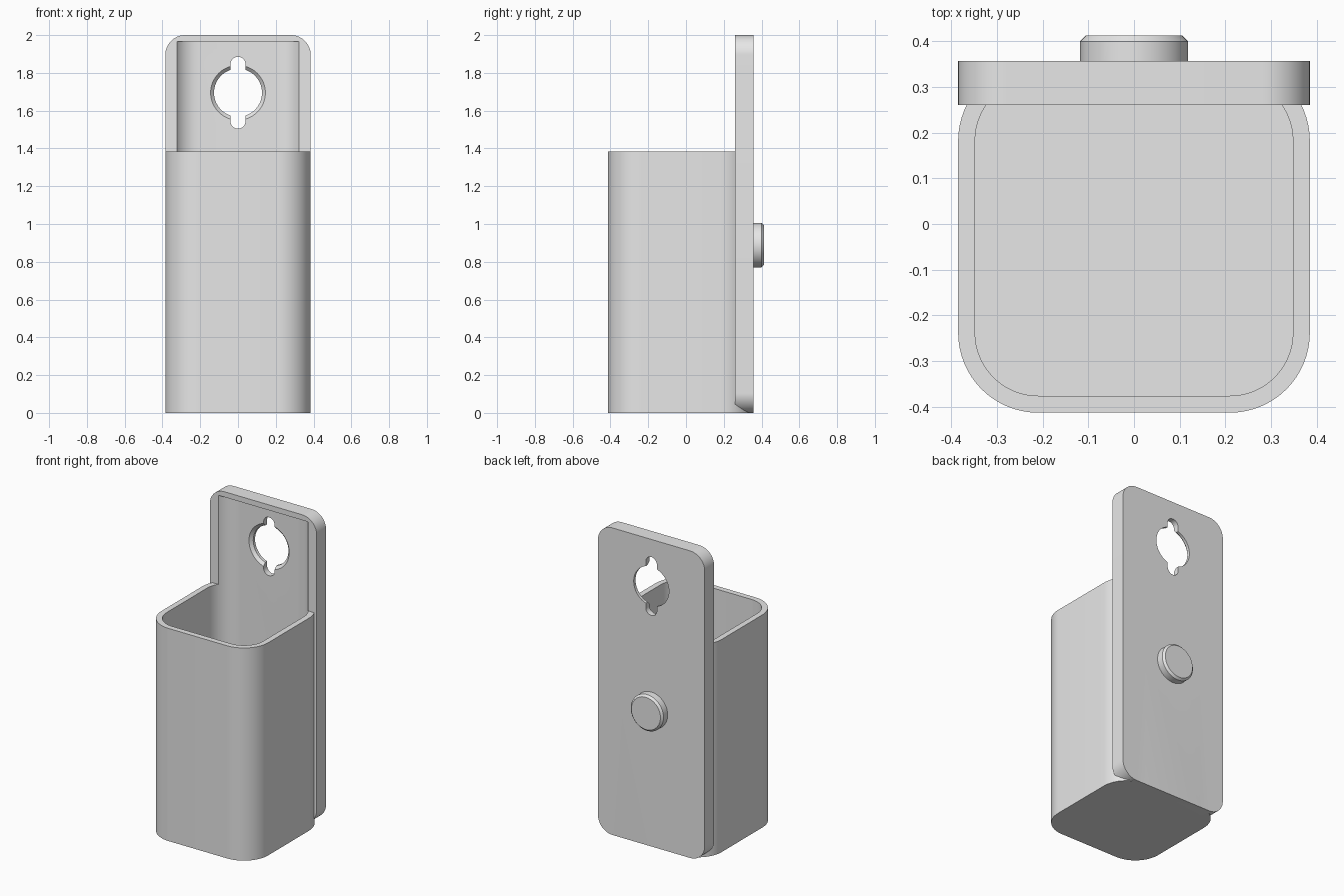
import bpy, bmesh
from math import cos, sin, pi, radians
from mathutils import Matrix

cube = bpy.data.objects.get("Cube")
if cube:
    bpy.data.objects.remove(cube, do_unlink=True)

grey = bpy.data.materials.new("light_grey")
grey.use_nodes = True
COLOR = (0.8, 0.8, 0.8, 1)
grey.diffuse_color = COLOR
for node in grey.node_tree.nodes:
    if node.type == 'BSDF_PRINCIPLED':
        node.inputs["Base Color"].default_value = COLOR

STAND = Matrix.Rotation(radians(90), 4, 'X')  # turns a prism to run towards the front
FLAT = Matrix.Identity(4)


def rounded_rect(w, h, r, steps=16):
    """Outline of a rectangle with rounded corners; a circle when w = h = 2r."""
    pts = []
    for k, (sx, sy) in enumerate(((1, 1), (-1, 1), (-1, -1), (1, -1))):
        for i in range(steps + 1):
            a = (k + i / steps) * pi / 2
            pts.append((sx * (w / 2 - r) + r * cos(a), sy * (h / 2 - r) + r * sin(a)))
    return pts


def circle(r):
    return rounded_rect(2 * r, 2 * r, r)


def loft(name, location, turn, *sections):
    """Closed solid through (outline, height) sections."""
    bm = bmesh.new()
    rings = [[bm.verts.new((x, y, z)) for x, y in outline] for outline, z in sections]
    bm.faces.new(list(reversed(rings[0])))
    bm.faces.new(rings[-1])
    for a, b in zip(rings, rings[1:]):
        for i in range(len(a)):
            j = (i + 1) % len(a)
            bm.faces.new((a[i], a[j], b[j], b[i]))
    bmesh.ops.remove_doubles(bm, verts=bm.verts[:], dist=1e-5)
    bmesh.ops.recalc_face_normals(bm, faces=bm.faces[:])
    bm.transform(Matrix.Translation(location) @ turn)
    mesh = bpy.data.meshes.new(name)
    bm.to_mesh(mesh)
    bm.free()
    mesh.materials.append(grey)
    obj = bpy.data.objects.new(name, mesh)
    bpy.context.collection.objects.link(obj)
    return obj


def combine(body, other, operation):
    mod = body.modifiers.new(operation.lower(), 'BOOLEAN')
    mod.operation = operation
    mod.solver = 'EXACT'
    mod.object = other
    bpy.context.view_layer.objects.active = body
    bpy.ops.object.modifier_apply(modifier=mod.name)
    bpy.data.objects.remove(other, do_unlink=True)


WIDTH, WALL, BACK = 0.77, 0.037, 0.357
CENTRE_Y = BACK - WIDTH / 2
HOLE_Z, PEG_Z = 1.695, 0.888

# Square cup with rounded corners
outer = rounded_rect(WIDTH, WIDTH, 0.175)
holder = loft("wall_holder", (0, CENTRE_Y, 0), FLAT, (outer, 0), (outer, 1.385))

# Tall back plate and the chamfered peg behind it
panel = rounded_rect(WIDTH, 2, 0.105)
plate = loft("back_plate", (0, BACK, 1), STAND, (panel, 0), (panel, 0.097))
peg = loft("back_peg", (0, BACK, PEG_Z), STAND,
           (circle(0.105), -0.056), (circle(0.118), -0.043), (circle(0.118), 0.015))
combine(holder, plate, 'UNION')
combine(holder, peg, 'UNION')

# Cavity, continuing upward as a recess in the plate
inner = rounded_rect(WIDTH - 2 * WALL, WIDTH - 2 * WALL, 0.175 - WALL)
cavity = loft("cavity_cutter", (0, CENTRE_Y, 0), FLAT, (inner, WALL), (inner, 1.965))

# Hanging hole with a countersunk front edge and a vertical slot
hole = loft("hole_cutter", (0, BACK, HOLE_Z), STAND, (circle(0.127), -0.03), (circle(0.127), 0.08))
countersink = loft("countersink_cutter", (0, BACK, HOLE_Z), STAND,
                   (circle(0.126), 0.018), (circle(0.165), 0.057))
slot_shape = rounded_rect(0.08, 0.38, 0.04)
slot = loft("slot_cutter", (0, BACK, HOLE_Z), STAND, (slot_shape, -0.03), (slot_shape, 0.08))
for cutter in (cavity, hole, countersink, slot):
    combine(holder, cutter, 'DIFFERENCE')

# Smooth curves, crisp edges
for obj in bpy.context.selected_objects:
    obj.select_set(False)
holder.select_set(True)
bpy.context.view_layer.objects.active = holder
bpy.ops.object.shade_smooth_by_angle(angle=radians(30))
